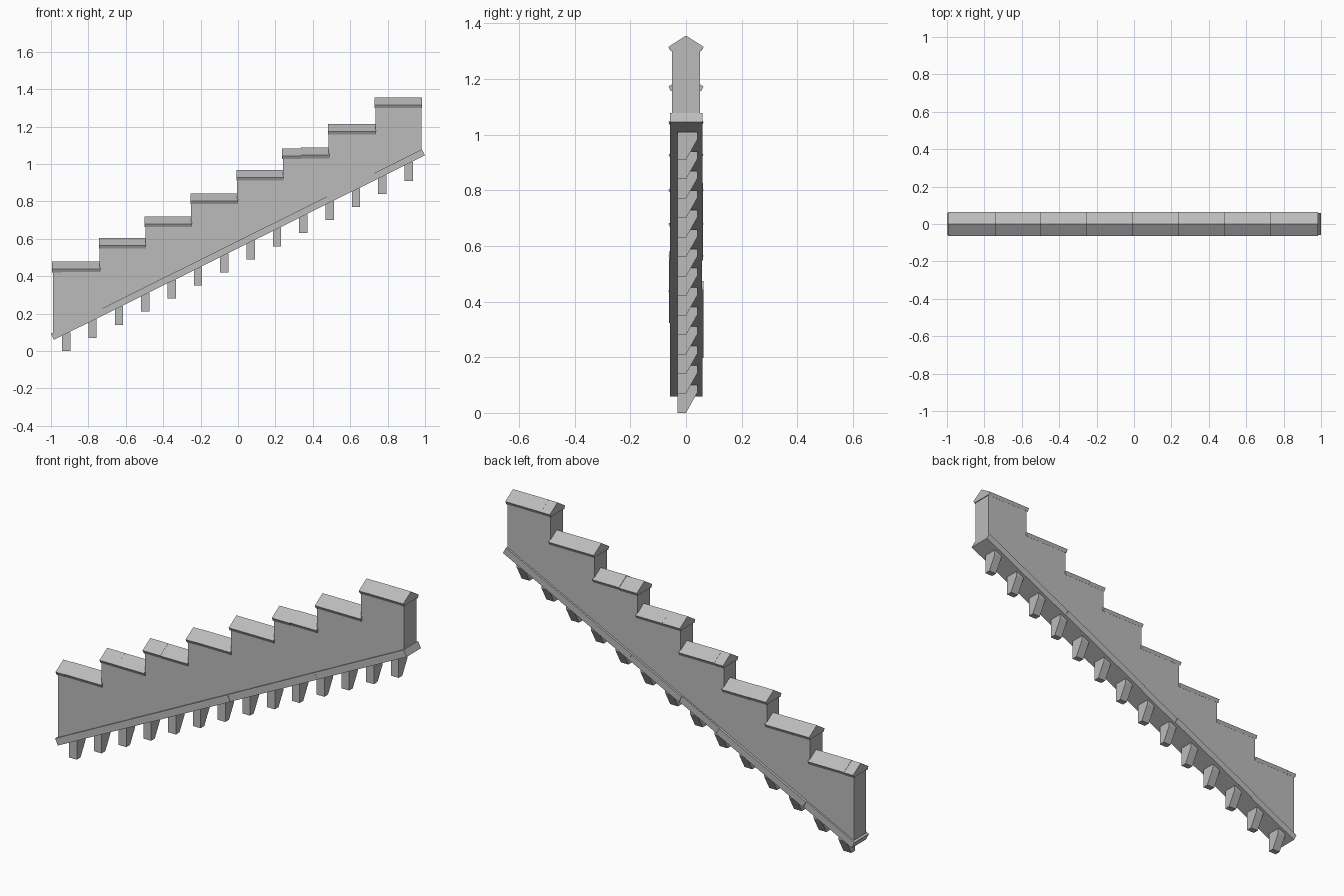
import bpy
import bmesh
import random
from mathutils import Vector

random.seed(4)
cube = bpy.data.objects.get("Cube")
if cube:
    bpy.data.objects.remove(cube, do_unlink=True)

stone = bpy.data.materials.new("grey_stone")
stone.use_nodes = True
GREY = (0.5, 0.5, 0.5, 1)
stone.diffuse_color = GREY
stone.node_tree.nodes["Principled BSDF"].inputs["Base Color"].default_value = GREY


def loft(name, ring, move):
    """Join a ring of points to its moved copy as a closed solid."""
    bm = bmesh.new()
    a = [bm.verts.new(p) for p in ring]
    b = [bm.verts.new(Vector(p) + Vector(move)) for p in ring]
    n = len(a)
    bm.faces.new(a)
    bm.faces.new(b[::-1])
    for i in range(n):
        bm.faces.new((a[i], b[i], b[(i + 1) % n], a[(i + 1) % n]))
    bmesh.ops.recalc_face_normals(bm, faces=bm.faces)
    mesh = bpy.data.meshes.new(name)
    bm.to_mesh(mesh)
    bm.free()
    mesh.materials.append(stone)
    obj = bpy.data.objects.new(name, mesh)
    bpy.context.collection.objects.link(obj)
    return obj


def jitter(amount):
    return random.uniform(-amount, amount)


WALL = 0.05
edges = [-0.99, -0.74, -0.495, -0.25, -0.005, 0.24, 0.485, 0.735, 0.98]
peaks = [0.478, 0.606, 0.72, 0.843, 0.967, 1.085, 1.212, 1.357]

# Stepped wall
outline = [(edges[-1], 1.06), (edges[0], 0.08)]
for i, peak in enumerate(peaks):
    outline += [(edges[i], peak - 0.052), (edges[i + 1], peak - 0.052)]
loft("stepped_wall", [(x, -WALL, z) for x, z in outline], (0, 2 * WALL, 0))

# Gabled coping on every step, each made of two stones
half = [(0.063, -0.040), (0.054, -0.057), (0.048, -0.053)]
for i, peak in enumerate(peaks):
    start, end = edges[i] - 0.004, edges[i + 1] + 0.004
    joint = start + (end - start) * random.choice((0.2, 0.4, 0.75))
    for x0, x1 in ((start, joint), (joint, end)):
        top = peak + jitter(0.002)
        ring = [(x0, 0, top)] + [(x0, y, top + z) for y, z in half]
        ring += [(x0, -y, top + z) for y, z in reversed(half)]
        loft("coping_stone", ring, (x1 - x0, 0, 0))

# Sloping string course in slightly uneven lengths
low, high = Vector((-1.0, 0, 0.092)), Vector((0.983, 0, 1.078))
slope = (high - low).normalized()
down = Vector((slope.z, 0, -slope.x)) * 0.036
COUNT = 8
cuts = [0] + [(k + jitter(0.15)) / COUNT for k in range(1, COUNT)] + [1]
for s, e in zip(cuts, cuts[1:]):
    a, b = low.lerp(high, s), low.lerp(high, e)
    front, back = 0.059 + jitter(0.002), 0.06 + jitter(0.003)
    ring = [a + Vector((0, -front, 0)), a + Vector((0, back, 0)),
            a + down + Vector((0, back, 0)), a + down + Vector((0, -front, 0))]
    loft("string_course", ring, b - a)

# Corbels under the course, tapered at the back
for k in range(14):
    x, z = -0.94 + 0.1408 * k, 0.07 * k
    profile = [(-0.03, 0), (0.0, 0), (0.042, 0.075), (0.042, 0.1), (-0.03, 0.1)]
    loft("corbel", [(x, y, z + dz) for y, dz in profile], (0.044, 0, 0))
